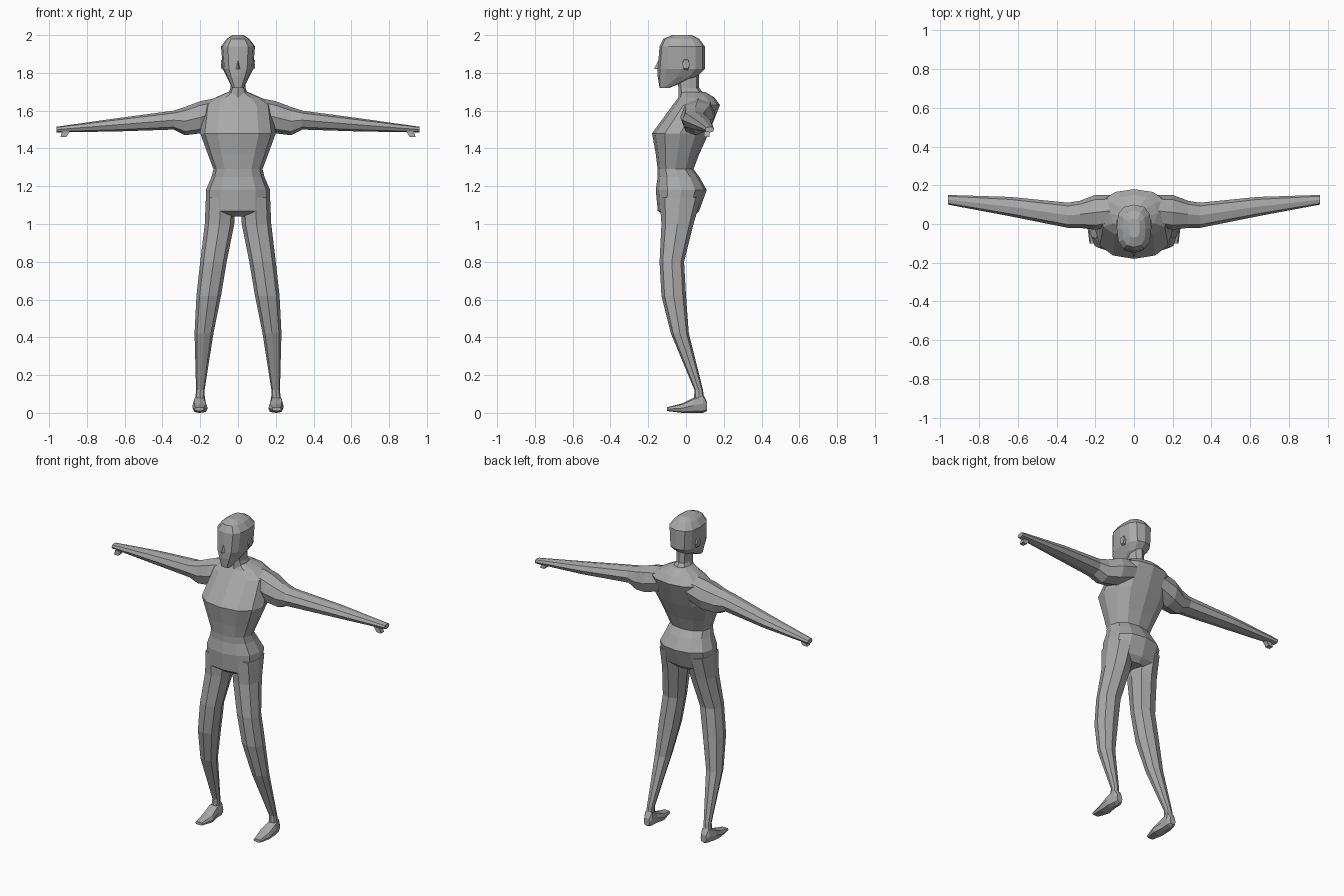
import bpy
import bmesh
from math import cos, sin, pi, copysign
from mathutils import Vector

cube = bpy.data.objects.get("Cube")
if cube:
    bpy.data.objects.remove(cube, do_unlink=True)

grey = bpy.data.materials.new("plain grey")
grey.use_nodes = True
colour = (.4, .4, .4, 1)
grey.diffuse_color = colour
grey.node_tree.nodes["Principled BSDF"].inputs["Base Color"].default_value = colour


def finish(name, bm, mirror=False):
    """Turn a bmesh into a flat shaded object, mirrored across x if asked."""
    bmesh.ops.recalc_face_normals(bm, faces=bm.faces)
    mesh = bpy.data.meshes.new(name)
    bm.to_mesh(mesh)
    bm.free()
    mesh.materials.append(grey)
    obj = bpy.data.objects.new(name, mesh)
    bpy.context.collection.objects.link(obj)
    if mirror:
        obj.modifiers.new("mirror", "MIRROR").use_axis[0] = True


def place(axis, along, u, v):
    """Put a section point (u, v) at a station along the given axis."""
    if axis == "x":
        return Vector((along, u, v))
    if axis == "y":
        return Vector((u, along, v))
    return Vector((u, v, along))


def rounded(value, power):
    """Shape a sine or cosine so that the section is fuller than an ellipse."""
    return copysign(abs(value) ** (2 / power), value)


def loft(name, axis, stations, sides=8, power=2.3, mirror=False):
    """Skin rounded sections given as (along, u_min, u_max, v_min, v_max)."""
    bm = bmesh.new()
    rings = []
    for along, u_min, u_max, v_min, v_max in stations:
        ring = []
        for i in range(sides):
            angle = 2 * pi * i / sides
            across = rounded(cos(angle), power)
            upward = rounded(sin(angle), power)
            u = (u_min + u_max + (u_max - u_min) * across) / 2
            v = (v_min + v_max + (v_max - v_min) * upward) / 2
            ring.append(bm.verts.new(place(axis, along, u, v)))
        rings.append(ring)
    for low, high in zip(rings, rings[1:]):
        for i in range(sides):
            j = (i + 1) % sides
            bm.faces.new((low[i], low[j], high[j], high[i]))
    bm.faces.new(rings[0])
    bm.faces.new(rings[-1])
    finish(name, bm, mirror)


def upright(name, rows, sides=12, power=2.3):
    """Symmetric loft up z from (height, half_width, front, back)."""
    stations = [(height, -half_width, half_width, front, back)
                for height, half_width, front, back in rows]
    loft(name, "z", stations, sides, power)


def hull(name, points, mirror=False):
    """Convex solid around a few points."""
    bm = bmesh.new()
    for point in points:
        bm.verts.new(point)
    bmesh.ops.convex_hull(bm, input=bm.verts)
    finish(name, bm, mirror)


# Torso from crotch to the base of the neck
upright("torso", [
    (1.04, .09, -.11, .04),
    (1.07, .17, -.15, .07),
    (1.18, .17, -.16, .11),
    (1.25, .14, -.15, .07),
    (1.29, .13, -.15, .04),
    (1.37, .16, -.16, .07),
    (1.48, .2, -.18, .12),
    (1.63, .18, -.07, .18),
    (1.67, .12, -.04, .15),
    (1.7, .05, -.03, .1),
])

# Neck
upright("neck", [
    (1.66, .06, -.04, .12),
    (1.72, .04, -.04, .07),
    (1.8, .04, -.05, .07),
], sides=8)

# Head, with the jaw sloping down to the chin
upright("head", [
    (1.72, .03, -.14, -.09),
    (1.78, .06, -.15, .06),
    (1.82, .08, -.15, .1),
    (1.94, .09, -.14, .1),
    (1.98, .06, -.12, .07),
    (2, .03, -.07, .03),
], power=2.7)

# Nose wedge, running from the brow to a tip above the mouth
nose_tip = Vector((0, -.17, 1.82))
nose_half_width = Vector((.015, 0, 0))
nose_root = nose_tip + Vector((0, .03, 0))
nose_bridge = nose_root + Vector((0, 0, .06))
hull("nose", [nose_tip, nose_bridge, nose_root - nose_half_width,
              nose_root + nose_half_width])

# Ears
loft("ears", "x", [
    (.07, -.02, .02, 1.81, 1.88),
    (.09, -.02, .02, 1.82, 1.87),
], sides=6, mirror=True)

# Arms: a shoulder bulge, then one even taper to the fingertips
loft("arms", "x", [
    (.1, -.01, .15, 1.52, 1.67),
    (.2, -.03, .15, 1.48, 1.65),
    (.28, -.02, .12, 1.47, 1.62),
    (.34, -.02, .11, 1.5, 1.6),
    (.64, .04, .14, 1.49, 1.56),
    (.96, .1, .15, 1.485, 1.515),
], mirror=True)

# Curled fingers hanging below the hands
knuckle = Vector((.91, .11, 1.49))
finger_half_width = Vector((0, .015, 0))
finger_corners = []
for side in (-finger_half_width, finger_half_width):
    for offset in ((-.02, 0, 0), (.02, 0, 0), (0, 0, -.03), (.03, 0, -.03)):
        finger_corners.append(knuckle + side + Vector(offset))
hull("fingers", finger_corners, mirror=True)

# Legs, bowed forward at the thigh and back at the ankle
loft("legs", "z", [
    (1.14, .01, .17, -.14, .08),
    (1, .02, .176, -.13, .04),
    (.8, .06, .2, -.14, -.01),
    (.62, .09, .22, -.13, 0),
    (.42, .13, .23, -.08, .015),
    (.12, .177, .222, .045, .09),
    (.04, .18, .23, .04, .1),
], mirror=True)

# Feet, from heel to toe
loft("feet", "y", [
    (.11, .18, .22, .01, .06),
    (.09, .17, .23, 0, .1),
    (.04, .17, .24, 0, .08),
    (-.02, .16, .24, 0, .05),
    (-.1, .18, .23, .01, .03),
], power=2.8, mirror=True)
